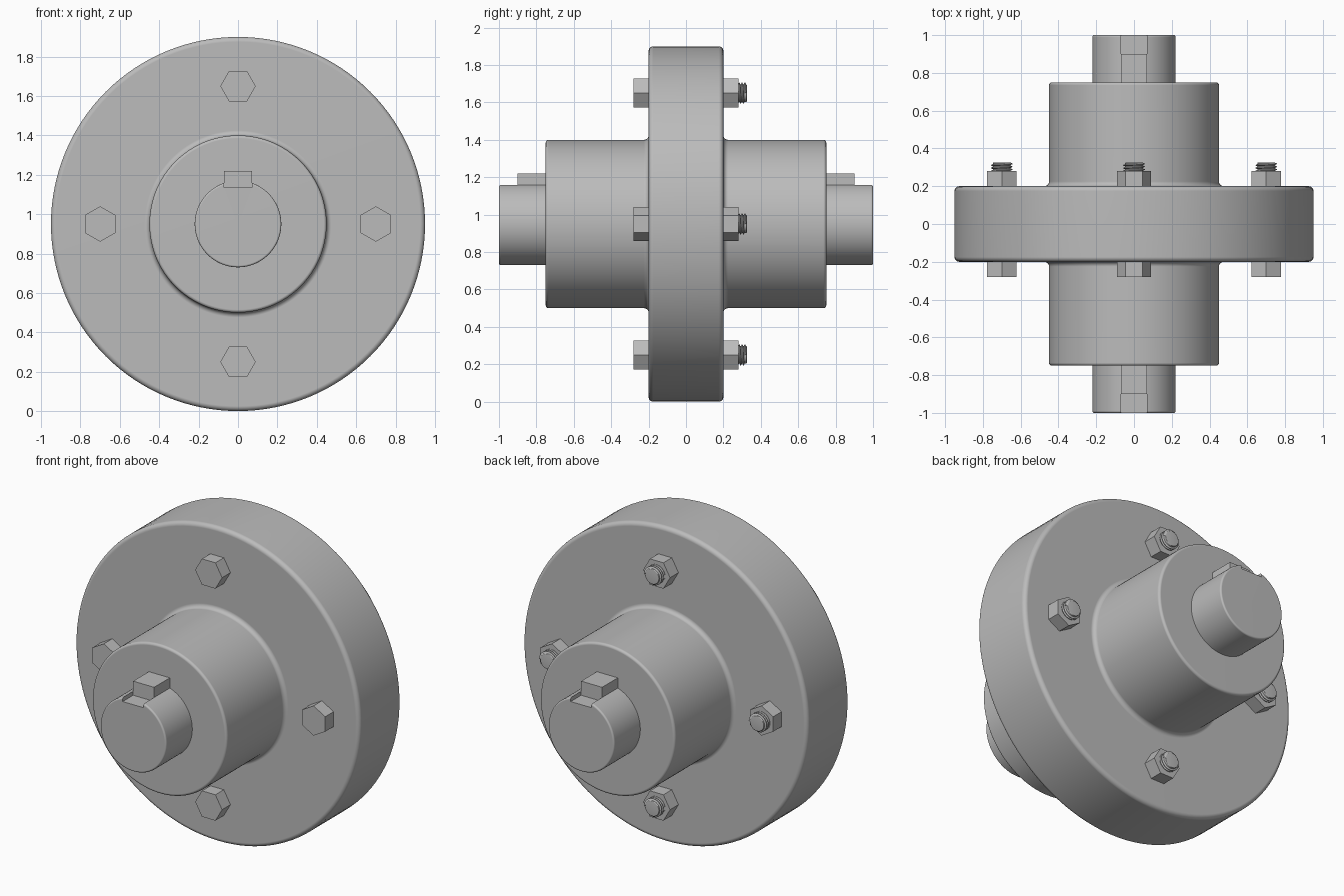
import bpy, bmesh, math
from mathutils import Matrix, Vector

cube = bpy.data.objects.get("Cube")
if cube:
    bpy.data.objects.remove(cube, do_unlink=True)

AXIS_Z = 0.95       # height of the shaft axis
BOLT_CIRCLE = 0.7

steel = bpy.data.materials.new("steel grey")
steel.use_nodes = True
grey = (0.5, 0.5, 0.5, 1)
steel.diffuse_color = grey
steel.node_tree.nodes["Principled BSDF"].inputs["Base Color"].default_value = grey


def finish(name, bm, loc=(0, 0, AXIS_Z), smooth=True):
    """Turn a bmesh into a named, coloured object."""
    mesh = bpy.data.meshes.new(name)
    bm.to_mesh(mesh)
    bm.free()
    mesh.materials.append(steel)
    obj = bpy.data.objects.new(name, mesh)
    obj.location = loc
    bpy.context.collection.objects.link(obj)
    bpy.ops.object.select_all(action="DESELECT")
    obj.select_set(True)
    bpy.context.view_layer.objects.active = obj
    if smooth:
        bpy.ops.object.shade_smooth_by_angle(angle=math.radians(32))
    return obj


def rounded(points, segments=5):
    """Round each (radius, y, fillet) corner of a profile with an arc."""
    result = []
    for i, (r, y, fillet) in enumerate(points):
        p = Vector((r, y))
        if not fillet:
            result.append(p)
            continue
        a = (Vector(points[i - 1][:2]) - p).normalized() * fillet
        b = (Vector(points[i + 1][:2]) - p).normalized() * fillet
        for k in range(segments + 1):
            t = k / segments * math.pi / 2
            result.append(p + a * (1 - math.sin(t)) + b * (1 - math.cos(t)))
    return result


def lathe(points, side=1, steps=96):
    """Spin a profile around the y axis; side=-1 mirrors it to the back."""
    bm = bmesh.new()
    verts = [bm.verts.new((p.x, p.y * side, 0)) for p in rounded(points)]
    edges = [bm.edges.new(pair) for pair in zip(verts, verts[1:])]
    bmesh.ops.spin(bm, geom=verts + edges, cent=(0, 0, 0), axis=(0, 1, 0),
                   angle=math.tau, steps=steps)
    bmesh.ops.remove_doubles(bm, verts=bm.verts, dist=1e-5)
    bmesh.ops.recalc_face_normals(bm, faces=bm.faces)
    return bm


def box(x, y0, y1, z0, z1):
    bm = bmesh.new()
    bmesh.ops.create_cube(bm, size=1)
    bmesh.ops.scale(bm, vec=(2 * x, abs(y1 - y0), z1 - z0), verts=bm.verts)
    bmesh.ops.translate(bm, vec=(0, (y0 + y1) / 2, (z0 + z1) / 2), verts=bm.verts)
    return bm


def hexagon(y0, y1, turn):
    """Hexagonal prism along y, with its points tangent to the bolt circle."""
    bm = bmesh.new()
    bmesh.ops.create_cone(bm, cap_ends=True, segments=6, radius1=0.09,
                          radius2=0.09, depth=y1 - y0)
    turned = (Matrix.Translation((0, (y0 + y1) / 2, 0))
              @ Matrix.Rotation(turn, 4, "Y")
              @ Matrix.Rotation(math.pi / 2, 4, "X")
              @ Matrix.Rotation(math.pi / 6, 4, "Z"))
    bmesh.ops.transform(bm, matrix=turned, verts=bm.verts)
    # Put a corner on the tangent direction
    tangent = Vector((math.cos(turn), 0, -math.sin(turn)))
    best = max(v.co.dot(tangent) for v in bm.verts)
    if best < 0.089:
        bmesh.ops.rotate(bm, cent=(0, 0, 0), verts=bm.verts,
                         matrix=Matrix.Rotation(math.pi / 6, 3, "Y"))
    return bm


def weighted(obj):
    mod = obj.modifiers.new("flat face normals", "WEIGHTED_NORMAL")
    mod.keep_sharp = True


hub_profile = [(0, -0.75, 0), (0.45, -0.75, 0.015), (0.45, -0.2, 0.025),
               (0.95, -0.2, 0.025), (0.95, 0, 0), (0, 0, 0)]
shaft_profile = [(0, -1, 0), (0.22, -1, 0.01), (0.22, 0, 0), (0, 0, 0)]

for side, label in ((1, "front"), (-1, "back")):
    # Flanged hub half
    weighted(finish(label + "_flanged_hub", lathe(hub_profile, side, 128)))

    # Shaft with an open keyway
    shaft = finish(label + "_shaft", lathe(shaft_profile, side))
    cutter = finish("keyway_cutter", box(0.07, -1.1 * side, -0.5 * side, 0.185, 0.4),
                    smooth=False)
    cutter.hide_render = True
    cut = shaft.modifiers.new("keyway", "BOOLEAN")
    cut.operation = "DIFFERENCE"
    cut.solver = "EXACT"
    cut.object = cutter
    bpy.context.view_layer.objects.active = shaft
    bpy.ops.object.modifier_apply(modifier=cut.name)
    bpy.data.objects.remove(cutter, do_unlink=True)
    bpy.ops.object.select_all(action="DESELECT")
    shaft.select_set(True)
    bpy.ops.object.shade_smooth_by_angle(angle=math.radians(32))
    weighted(shaft)

    # Key seated behind the open end of the keyway
    finish(label + "_key", box(0.07, -0.9 * side, -0.55 * side, 0.185, 0.27), smooth=False)

# Four bolts, each with head, nut, shank and helical thread
for i, place in enumerate(("top", "left", "bottom", "right")):
    turn = i * math.pi / 2
    loc = (BOLT_CIRCLE * math.sin(turn), 0, AXIS_Z + BOLT_CIRCLE * math.cos(turn))
    finish(place + "_bolt_head", hexagon(-0.28, -0.19, turn), loc, smooth=False)
    finish(place + "_nut", hexagon(0.19, 0.28, turn), loc, smooth=False)
    finish(place + "_bolt_shank",
           lathe([(0, 0.1, 0), (0.047, 0.1, 0), (0.047, 0.325, 0.004), (0, 0.325, 0)],
                 steps=32), loc)

    bm = bmesh.new()
    tooth = [bm.verts.new((r, y, 0)) for r, y in
             ((0.046, 0.252), (0.057, 0.257), (0.057, 0.260), (0.046, 0.265))]
    for pair in zip(tooth, tooth[1:]):
        bm.edges.new(pair)
    thread = finish(place + "_bolt_thread", bm, loc, smooth=False)
    screw = thread.modifiers.new("helix", "SCREW")
    screw.axis = "Y"
    screw.screw_offset = 0.015
    screw.iterations = 4
    screw.steps = screw.render_steps = 32
    screw.use_normal_calculate = True
    screw.use_smooth_shade = False
